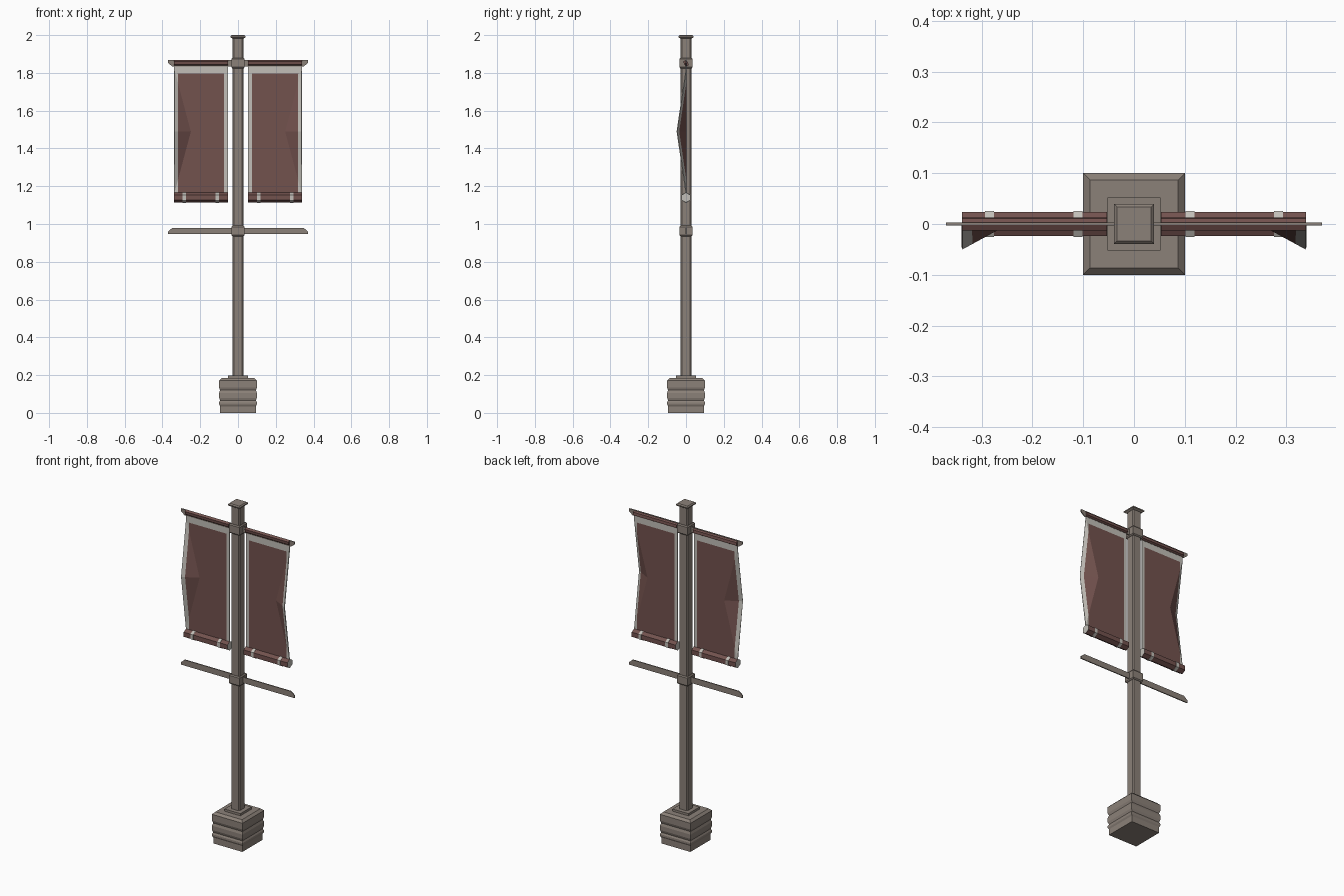
import bpy, bmesh, math
from mathutils import Matrix, Vector

cube = bpy.data.objects.get("Cube")
if cube:
    bpy.data.objects.remove(cube, do_unlink=True)


def material(name, rgb):
    m = bpy.data.materials.new(name)
    m.use_nodes = True
    m.diffuse_color = (*rgb, 1)
    m.node_tree.nodes["Principled BSDF"].inputs["Base Color"].default_value = (*rgb, 1)
    return m


stone = material("warm grey", (0.26, 0.22, 0.19))
cloth = material("dull maroon", (0.17, 0.084, 0.076))
pale = material("pale trim", (0.54, 0.52, 0.48))


def finish(name, bm, mats, mirror=False):
    bmesh.ops.recalc_face_normals(bm, faces=bm.faces)
    mesh = bpy.data.meshes.new(name)
    bm.to_mesh(mesh)
    bm.free()
    for m in mats:
        mesh.materials.append(m)
    ob = bpy.data.objects.new(name, mesh)
    bpy.context.collection.objects.link(ob)
    if mirror:
        ob.modifiers.new("Mirror", "MIRROR").use_mirror_merge = False
    return ob


def square_stack(name, profile, chamfer=0):
    """Loft square rings (half width, height) upward, optionally with cut corners."""
    bm = bmesh.new()
    rings = []
    for half, z in profile:
        inner = half - chamfer
        corner = [(half, inner), (inner, half)] if chamfer else [(half, half)]
        ring = []
        for quarter in range(4):
            turn = Matrix.Rotation(quarter * math.pi / 2, 3, "Z")
            ring += [bm.verts.new(turn @ Vector((x, y, z))) for x, y in corner]
        rings.append(ring)
    n = len(rings[0])
    for low, high in zip(rings, rings[1:]):
        for i in range(n):
            j = (i + 1) % n
            bm.faces.new((low[i], low[j], high[j], high[i]))
    bm.faces.new(rings[0][::-1])
    bm.faces.new(rings[-1])
    return finish(name, bm, [stone])


def hex_bar(name, x0, x1, z, radius, mats, squash=1.0):
    """Six-sided bar along x with a point at top and bottom, one on each side."""
    bm = bmesh.new()
    bmesh.ops.create_cone(bm, cap_ends=True, segments=6, radius1=radius,
                          radius2=radius, depth=x1 - x0)
    place = (Matrix.Translation(((x0 + x1) / 2, 0, z)) @ Matrix.Diagonal((1, squash, 1, 1))
             @ Matrix.Rotation(math.pi / 2, 4, "Y"))
    bmesh.ops.transform(bm, matrix=place, verts=bm.verts)
    zs = [v.co.z for v in bm.verts]
    if max(zs) - min(zs) < 1.9 * radius:
        mid = Vector((0, 0, z))
        bmesh.ops.rotate(bm, verts=bm.verts, cent=mid,
                         matrix=Matrix.Rotation(math.pi / 6, 3, "X"))
    bm.normal_update()
    for f in bm.faces:
        if abs(f.normal.x) > 0.9:
            f.material_index = len(mats) - 1
    return finish(name, bm, mats, mirror=True)


def cross_bar(name, z, flip):
    """Thin flat bar with one clipped corner at each end."""
    bm = bmesh.new()
    side = [(0.37, -0.017), (0.37, -0.002), (0.347, 0.017)]
    outline = side + [(-x, h) for x, h in reversed(side)]
    front = bm.faces.new([bm.verts.new((x, -0.003, z + flip * h)) for x, h in outline])
    made = bmesh.ops.extrude_face_region(bm, geom=[front])["geom"]
    bmesh.ops.translate(bm, vec=(0, 0.006, 0),
                        verts=[g for g in made if isinstance(g, bmesh.types.BMVert)])
    return finish(name, bm, [stone])


# Stone base with three courses, and the plinth on it
square_stack("base", [(0.095, 0), (0.095, 0.035), (0.1, 0.045), (0.1, 0.055), (0.095, 0.065),
                      (0.1, 0.08), (0.1, 0.105), (0.095, 0.12), (0.1, 0.135),
                      (0.1, 0.172), (0.087, 0.185)])
square_stack("plinth", [(0.052, 0.18), (0.052, 0.198)])

# Post, cap and collars
square_stack("post", [(0.028, 0.19), (0.028, 1.99)], chamfer=0.006)
square_stack("cap", [(0.03, 1.982), (0.039, 1.988), (0.039, 1.994), (0.033, 2.0)])
for name, z in (("lower_collar", 0.963), ("upper_collar", 1.852)):
    square_stack(name, [(0.03, z - 0.028), (0.035, z - 0.022),
                        (0.035, z + 0.022), (0.03, z + 0.028)])

# Cross bars
cross_bar("lower_cross_bar", 0.963, 1)
cross_bar("upper_cross_bar", 1.85, -1)

# Cloth sleeves, weighted bottom rolls and their straps
hex_bar("banner_sleeves", 0.053, 0.338, 1.851, 0.018, [cloth], squash=0.7)
hex_bar("bottom_rolls", 0.053, 0.338, 1.14, 0.027, [cloth, pale])
for name, x in (("inner_straps", 0.11), ("outer_straps", 0.284)):
    hex_bar(name, x - 0.009, x + 0.009, 1.14, 0.029, [pale])

# Banners: a flat sheet cut along its trim and fold lines, then bent forward
X0, X1, Z0, Z1, MID = 0.053, 0.338, 1.15, 1.84, 1.49
FOLD_W, FOLD_H = 0.088, 0.33
bm = bmesh.new()
bm.faces.new([bm.verts.new((x, 0, z)) for x, z in ((X0, Z0), (X1, Z0), (X1, Z1), (X0, Z1))])
apex = (X1 - FOLD_W, 0, MID)
cuts = [((X0 + 0.02, 0, 0), (1, 0, 0)), ((X1 - 0.019, 0, 0), (1, 0, 0)),
        ((0, 0, 1.797), (0, 0, 1)), (apex, (0, 0, 1)),
        (apex, (FOLD_H, 0, FOLD_W)), (apex, (FOLD_H, 0, -FOLD_W))]
for point, normal in cuts:
    bmesh.ops.bisect_plane(bm, geom=bm.verts[:] + bm.edges[:] + bm.faces[:],
                           plane_co=point, plane_no=Vector(normal).normalized())
for f in bm.faces:
    c = f.calc_center_median()
    f.material_index = int(c.x < X0 + 0.02 or c.x > X1 - 0.019 or c.z > 1.797)
for v in bm.verts:
    bend = 1 - abs(v.co.z - MID) / FOLD_H - (X1 - v.co.x) / FOLD_W
    v.co.y = -0.048 * max(0, bend)
banners = finish("banners", bm, [cloth, pale], mirror=True)
solid = banners.modifiers.new("Thickness", "SOLIDIFY")
solid.thickness = 0.004
solid.offset = 0
